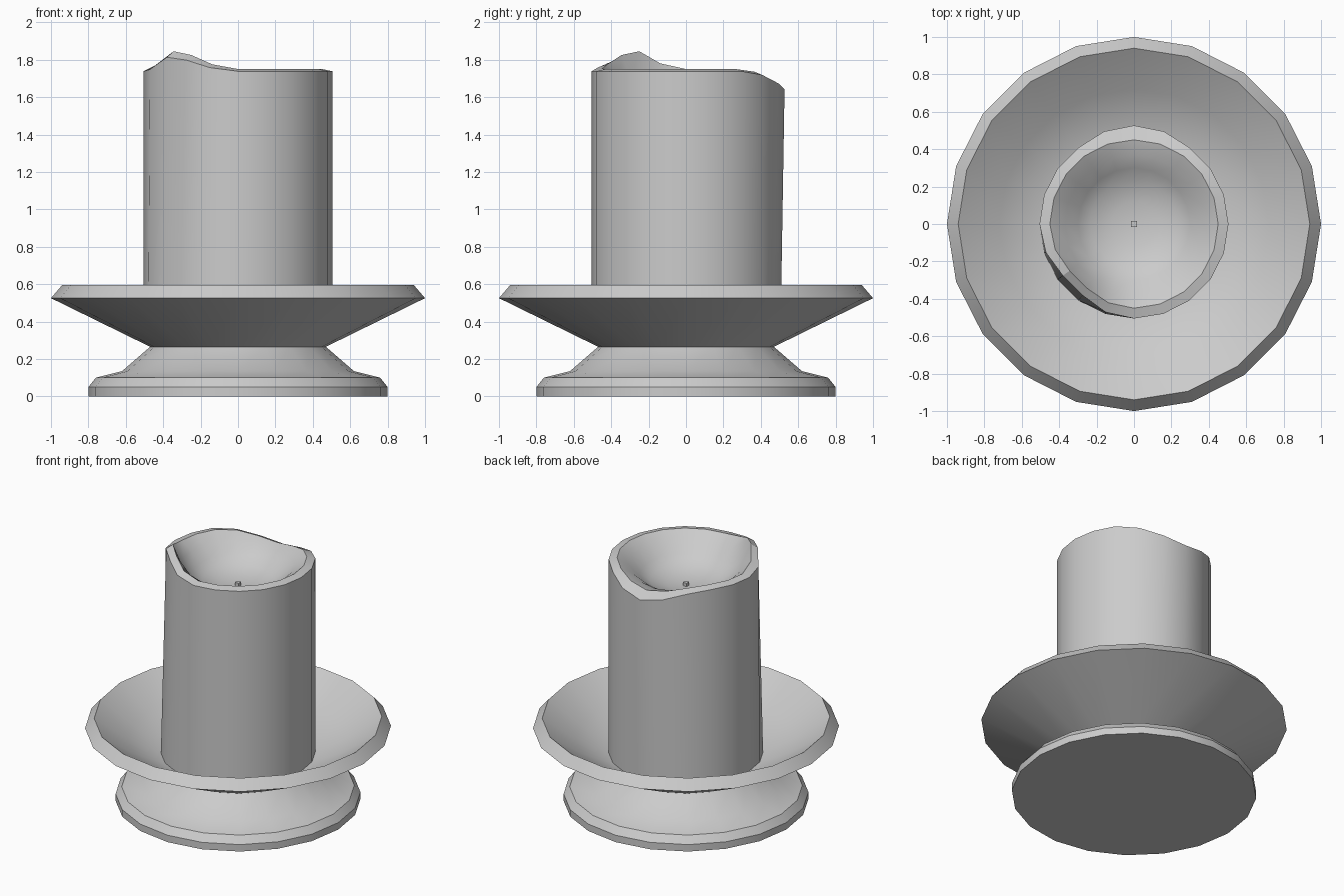
import bpy, bmesh, math

if "Cube" in bpy.data.objects:
    bpy.data.objects.remove(bpy.data.objects["Cube"])

SIDES = 20


def lathe(name, rings):
    """Loft 20-sided rings; each ring is a function angle_index -> (radius, z), or a
    fixed (radius, z) pair. Radius 0 makes a single pole vertex."""
    bm = bmesh.new()
    loops = []
    for ring in rings:
        if not callable(ring) and ring[0] == 0:
            loops.append([bm.verts.new((0, 0, ring[1]))])
            continue
        loop = []
        for i in range(SIDES):
            r, z = ring(i) if callable(ring) else ring
            a = 2 * math.pi * i / SIDES
            loop.append(bm.verts.new((r * math.cos(a), r * math.sin(a), z)))
        loops.append(loop)
    for lo, hi in zip(loops, loops[1:]):
        for i in range(SIDES):
            j = (i + 1) % SIDES
            if len(lo) == 1:
                bm.faces.new((lo[0], hi[j], hi[i]))
            elif len(hi) == 1:
                bm.faces.new((lo[i], lo[j], hi[0]))
            else:
                bm.faces.new((lo[i], lo[j], hi[j], hi[i]))
    bmesh.ops.recalc_face_normals(bm, faces=bm.faces)
    mesh = bpy.data.meshes.new(name)
    bm.to_mesh(mesh)
    bm.free()
    obj = bpy.data.objects.new(name, mesh)
    bpy.context.collection.objects.link(obj)
    bpy.ops.object.select_all(action='DESELECT')
    obj.select_set(True)
    bpy.context.view_layer.objects.active = obj
    bpy.ops.object.shade_smooth_by_angle(angle=math.radians(32))
    return obj


# Candle holder: foot, waist and flared dish
lathe("candle_holder", [
    (0, 0), (0.80, 0), (0.80, 0.05), (0.76, 0.10), (0.62, 0.135),
    (0.47, 0.265), (1.0, 0.525), (0.94, 0.595), (0.72, 0.445),
    (0.52, 0.345), (0.40, 0.33), (0, 0.33)])

# Melted rim: raised lip at front left (index 11-14), slumped bulge at back (index 5)
RISE = {11: 0.01, 12: 0.075, 13: 0.06, 14: 0.02}
LIP = {11: 0.03, 12: 0.095, 13: 0.075, 14: 0.025}
PULL = {11: -0.01, 12: -0.035, 13: -0.035, 14: -0.01}
SAG = {3: 0.02, 4: 0.065, 5: 0.095, 6: 0.065, 7: 0.02}
BULGE = {4: 0.015, 5: 0.022, 6: 0.015}


def outer(i):
    return (0.505 + PULL.get(i, 0) + BULGE.get(i, 0),
            1.738 + RISE.get(i, 0) - SAG.get(i, 0))


def lip(i):
    return 0.45 + PULL.get(i, 0) * 0.7, 1.75 + LIP.get(i, 0) - 0.7 * SAG.get(i, 0)


def slope(i):
    return 0.37, 1.695 + 0.15 * LIP.get(i, 0) - 0.3 * SAG.get(i, 0)


# Candle body with its hollow melted top
lathe("candle", [
    (0, 0.30), (0.505, 0.30), outer, lip, slope,
    (0.30, 1.63), (0.235, 1.585), (0.12, 1.555), (0, 1.545)])

# Wick
bpy.ops.mesh.primitive_cube_add(size=1, location=(0, 0, 1.545))
wick = bpy.context.object
wick.name = "wick"
wick.scale = (0.03, 0.03, 0.05)
